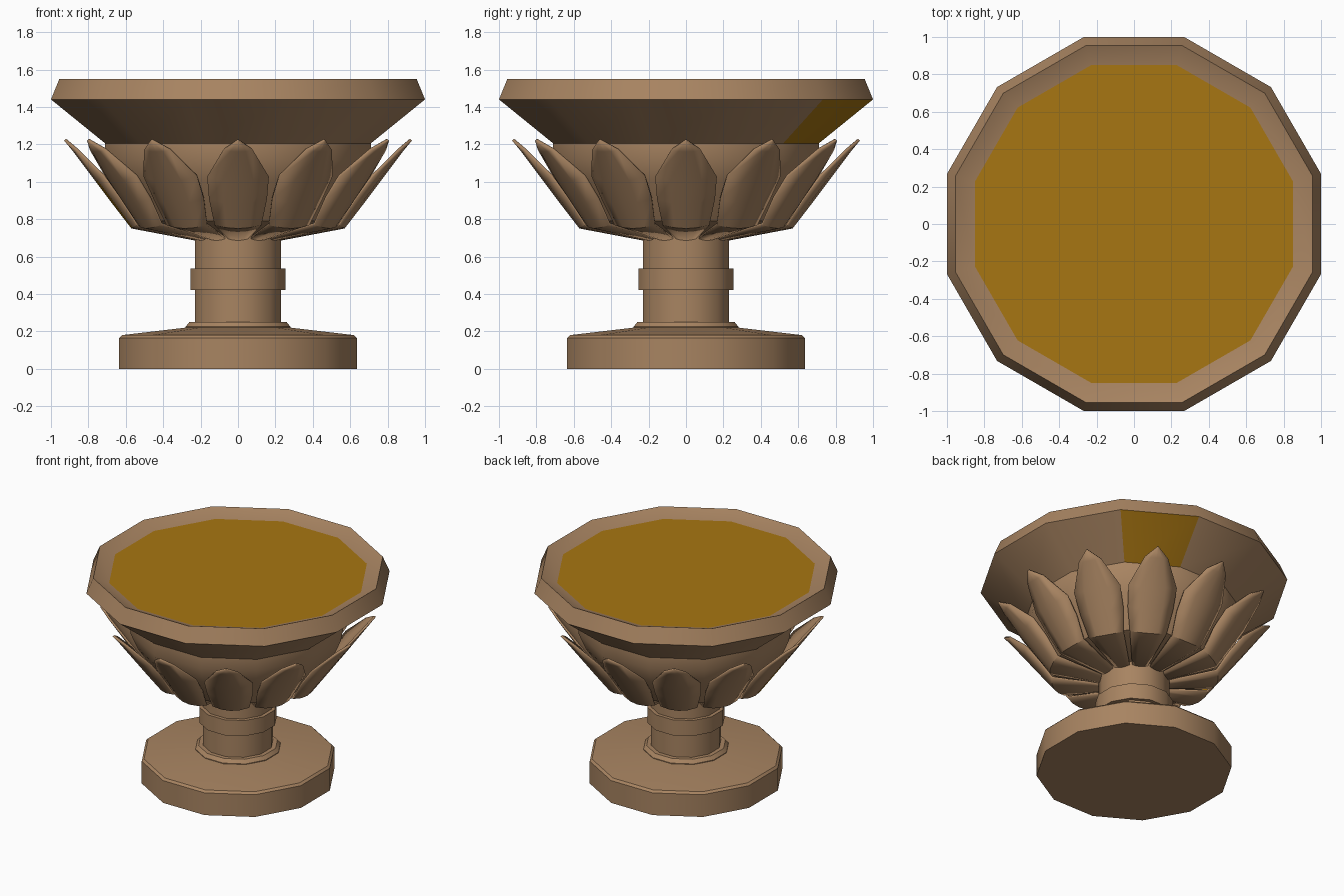
import bpy, bmesh, math
from mathutils import Vector

SIDES = 12
STEP = 2 * math.pi / SIDES

cube = bpy.data.objects.get("Cube")
if cube:
    bpy.data.objects.remove(cube, do_unlink=True)


def material(name, color):
    mat = bpy.data.materials.new(name)
    mat.use_nodes = True
    mat.diffuse_color = color
    bsdf = mat.node_tree.nodes["Principled BSDF"]
    bsdf.inputs["Base Color"].default_value = color
    bsdf.inputs["Roughness"].default_value = 0.8
    return mat


clay = material("brown_clay", (0.39, 0.23, 0.12, 1))
gold = material("dark_gold", (0.39, 0.18, 0.006, 1))


def finish(name, bm, *mats):
    mesh = bpy.data.meshes.new(name)
    bm.to_mesh(mesh)
    bm.free()
    for mat in mats:
        mesh.materials.append(mat)
    mesh.shade_smooth()
    mesh.set_sharp_from_angle(angle=math.radians(35))
    obj = bpy.data.objects.new(name, mesh)
    bpy.context.collection.objects.link(obj)
    return obj


def ring(bm, apothem, z):
    """Twelve-sided ring whose flat sides face the main axes."""
    radius = apothem / math.cos(STEP / 2)
    return [bm.verts.new((radius * math.cos((k + 0.5) * STEP),
                          radius * math.sin((k + 0.5) * STEP), z))
            for k in range(SIDES)]


def lathe(name, profile, mats, gold_face=None):
    """Stack rings from bottom to top and cap both ends."""
    bm = bmesh.new()
    rings = [ring(bm, r, z) for r, z in profile]
    for level, (low, high) in enumerate(zip(rings, rings[1:])):
        for k in range(SIDES):
            n = (k + 1) % SIDES
            face = bm.faces.new((low[k], low[n], high[n], high[k]))
            if (level, k) == gold_face:
                face.material_index = 1
    bm.faces.new(rings[0][::-1])
    bm.faces.new(rings[-1])
    return finish(name, bm, *mats)


# Foot, stem and its collars
lathe("foot", [(0.635, 0), (0.635, 0.165), (0.62, 0.18), (0.28, 0.22)], [clay])
lathe("stem_base_collar", [(0.28, 0.21), (0.28, 0.225), (0.26, 0.25)], [clay])
lathe("stem", [(0.23, 0.22), (0.23, 0.74)], [clay])
lathe("stem_band", [(0.255, 0.42), (0.255, 0.535)], [clay])

# Bowl body, hidden low down by the petals
lathe("bowl", [(0.2, 0.71), (0.52, 0.79), (0.66, 1.0), (0.71, 1.12), (0.71, 1.21)], [clay])

# Flared rim with one gold facet underneath, and the liquid inside it
lathe("rim", [(0.71, 1.205), (1.0, 1.44), (0.955, 1.55), (0.85, 1.503)],
      [clay, gold], gold_face=(0, 1))
bm = bmesh.new()
bm.faces.new(ring(bm, 0.85, 1.506))
finish("liquid", bm, gold)

# Petals: rows of (distance from axis, height, half width, cupping)
PETAL = [(0.2, 0.68, 0.045, 0.01), (0.57, 0.75, 0.125, 0.03),
         (0.67, 0.88, 0.155, 0.045), (0.76, 1.0, 0.165, 0.045),
         (0.88, 1.16, 0.08, 0.015), (0.93, 1.22, 0.004, 0)]
COLUMNS = 4


def petal(index):
    angle = index * STEP
    out = Vector((math.cos(angle), math.sin(angle), 0))
    side = Vector((-out.y, out.x, 0))
    up = Vector((0, 0, 1))
    bm = bmesh.new()
    rows = []
    for r, z, half, cup in PETAL:
        row = []
        for c in range(COLUMNS + 1):
            u = 2 * c / COLUMNS - 1
            lift = cup * u * u
            row.append(bm.verts.new(out * (r - lift * 0.8) + side * half * u
                                    + up * (z + lift * 0.6)))
        rows.append(row)
    for i, (low, high) in enumerate(zip(rows, rows[1:])):
        for c in range(COLUMNS):
            face = bm.faces.new((low[c], low[c + 1], high[c + 1], high[c]))
            # One petal carries a gold strip beside its middle
            if index == SIDES // 2 and i in (1, 2) and c == COLUMNS // 2:
                face.material_index = 1
    obj = finish(f"petal_{index + 1}", bm, clay, gold)
    solid = obj.modifiers.new("thickness", "SOLIDIFY")
    solid.thickness = 0.015
    solid.offset = -1


for index in range(SIDES):
    petal(index)
